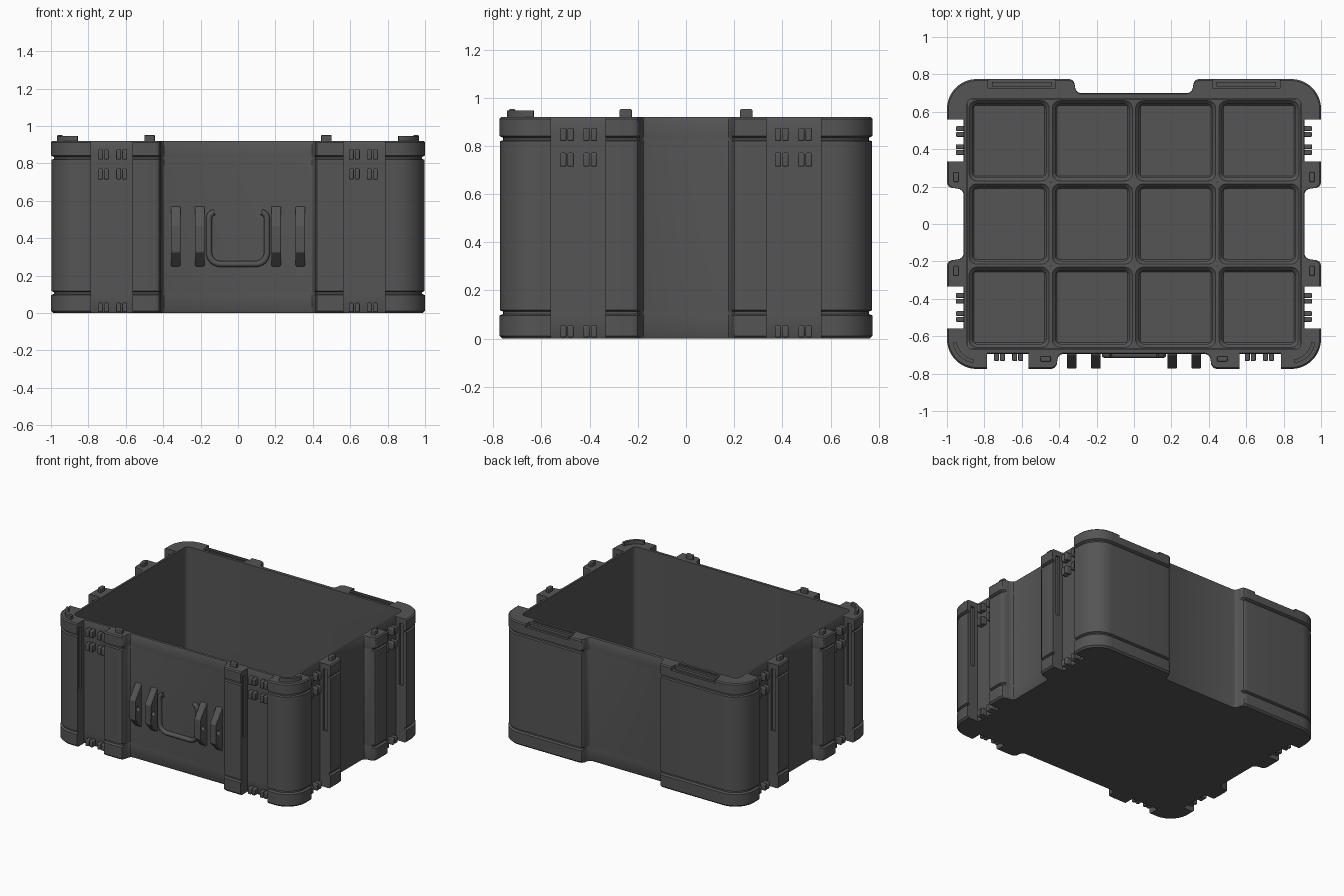
import bpy, bmesh, math
from mathutils import Matrix

if "Cube" in bpy.data.objects:
    bpy.data.objects.remove(bpy.data.objects["Cube"])

grey = bpy.data.materials.new("dark_grey_plastic")
grey.diffuse_color = (0.09, 0.09, 0.09, 1)
grey.use_nodes = True
grey.node_tree.nodes["Principled BSDF"].inputs["Base Color"].default_value = grey.diffuse_color


def finish(bm, name, angle=30, bevel=0):
    bmesh.ops.recalc_face_normals(bm, faces=bm.faces)
    me = bpy.data.meshes.new(name)
    bm.to_mesh(me)
    bm.free()
    ob = bpy.data.objects.new(name, me)
    bpy.context.collection.objects.link(ob)
    me.materials.append(grey)
    if bevel:
        m = ob.modifiers.new("bevel", 'BEVEL')
        m.width, m.segments = bevel, 2
    smooth(ob, angle)
    return ob


def select(ob):
    bpy.ops.object.select_all(action='DESELECT')
    ob.select_set(True)
    bpy.context.view_layer.objects.active = ob


def smooth(ob, angle=30):
    select(ob)
    bpy.ops.object.shade_smooth_by_angle(angle=math.radians(angle))


def cut(ob, cutter):
    select(ob)
    m = ob.modifiers.new("cut", 'BOOLEAN')
    m.operation, m.solver, m.object = 'DIFFERENCE', 'EXACT', cutter
    bpy.ops.object.modifier_move_to_index(modifier="cut", index=0)
    bpy.ops.object.modifier_apply(modifier="cut")
    bpy.data.objects.remove(cutter)


def box(bm, x0, x1, y0, y1, z0, z1):
    mat = Matrix.Translation(((x0 + x1) / 2, (y0 + y1) / 2, (z0 + z1) / 2))
    mat = mat @ Matrix.Diagonal((abs(x1 - x0), abs(y1 - y0), z1 - z0, 1))
    bmesh.ops.create_cube(bm, size=1, matrix=mat)


def loft(bm, rings):
    """Skin a stack of equal-length 3D loops and cap both ends."""
    vs = [[bm.verts.new(p) for p in r] for r in rings]
    for a, b in zip(vs, vs[1:]):
        for i in range(len(a)):
            j = (i + 1) % len(a)
            bm.faces.new((a[i], a[j], b[j], b[i]))
    bm.faces.new(vs[0][::-1])
    bm.faces.new(vs[-1])


def arc(cx, cy, r, a0, a1, n):
    return [(cx + r * math.cos(math.radians(a0 + (a1 - a0) * i / n)),
             cy + r * math.sin(math.radians(a0 + (a1 - a0) * i / n))) for i in range(n + 1)]


def rounded_rect(hx, hy, r, n=5):
    pts = []
    for k, (sx, sy) in enumerate([(1, 1), (-1, 1), (-1, -1), (1, -1)]):
        pts += arc(sx * (hx - r), sy * (hy - r), r, 90 * k, 90 * k + 90, n)
    return pts


def at(pts, z):
    return [(x, y, z) for x, y in pts]


# soft step between a recessed panel and a raised block: (sideways, fraction out)
STEP = [(-.028, 0), (-.014, .06), (-.004, .22), (0, .42), (.003, .7), (.012, .9), (.024, .98), (.038, 1)]


def outline(d, e):
    """Footprint; d insets the raised blocks, e insets the recessed panels."""
    X, Y, xi, yf, yb = 1 - d, .775 - d, .912 - e, .695 - e, .70 - e
    h = [(.41 + o, -(yf + (Y - yf) * f)) for o, f in STEP]
    h += [(.565, -Y), (.565, -yf), (.785, -yf), (.785, -Y)]
    h += arc(.84, -.615, .16 - d, -90, 0, 12)
    side = [(X, -.56), (xi, -.56), (xi, -.335), (X, -.335)]
    side += [(xi + (X - xi) * f, -.19 - o) for o, f in STEP[::-1]]
    h += side + [(x, -y) for x, y in side[::-1]]
    h += arc(.84, .615, .16 - d, 0, 90, 12)
    h += [(.315 + o, yb + (Y - yb) * f) for o, f in STEP[::-1]]
    return h + [(-x, y) for x, y in h[::-1]]


# crate shell with grooved bands near top and bottom
bm = bmesh.new()
levels = [(0, .012, .006), (.012, 0, 0), (.096, 0, 0), (.102, .016, 0), (.112, .016, 0), (.118, .003, 0),
          (.82, .003, 0), (.824, .016, 0), (.834, .016, 0), (.842, 0, 0), (.912, 0, 0), (.92, .008, .004)]
loft(bm, [at(outline(d, e), z) for z, d, e in levels])
crate = finish(bm, "crate_shell")

# cavity, latch rails and hinge notches
bm = bmesh.new()
loft(bm, [at(rounded_rect(.893, .671, .035), z) for z in (.03, 1.1)])
for s in (-1, 1):
    for x0, x1 in ((.55, .58), (.77, .80)):
        box(bm, s * x0, s * x1, -.752, -.722, .42, .88)
    for t in (-1, 1):
        for y0, y1 in ((.32, .35), (.545, .575)):
            box(bm, s * .938, s * .97, t * y0, t * y1, .42, .88)
    box(bm, s * .42, s * .78, .728, .80, .897, 1)
    box(bm, s * .43, s * .77, .69, .71, .912, 1)
cut(crate, finish(bm, "cavity_cutter"))
smooth(crate)

# hinge bars inside the notches
bm = bmesh.new()
for s in (-1, 1):
    box(bm, s * .44, s * .76, .735, .758, .89, .908)
finish(bm, "rear_hinge_bars")

# floor grid of twelve trays with corner pads
bm = bmesh.new()
pads = bmesh.new()
P = .445
for i in range(4):
    for j in range(3):
        cx, cy = (i - 1.5) * P, (j - 1) * P
        rings = [(P / 2, .002, .025), (P / 2, .002, .078), (.214, .04, .078), (.197, .03, .06),
                 (.197, .03, .045), (.189, .022, .036)]
        loft(bm, [[(x + cx, y + cy, z) for x, y in rounded_rect(h, h, r)] for h, r, z in rings])
        for sx in (-1, 1):
            for sy in (-1, 1):
                c = [(.188, .075), (.165, .08)] + arc(.15, .15, .07, 265, 185, 8)
                c += [(.08, .165), (.075, .188), (.188, .188)]
                loft(pads, [[(cx + sx * x, cy + sy * y, z) for x, y in c] for z in (.034, .04)])
finish(bm, "floor_grid")
finish(pads, "floor_corner_pads")

# latch ribs in the front and side slots
bm = bmesh.new()
for z0, z1 in ((.005, .055), (.714, .772), (.82, .875)):
    for s in (-1, 1):
        for a in (.593, .625, .69, .722):
            box(bm, s * a, s * (a + .026), -.69, -.733, z0, z1)
        for t in (-1, 1):
            for a in (.369, .4, .466, .497):
                box(bm, s * .905, s * .952, t * a, t * (a + .026), z0, z1)
finish(bm, "latch_ribs", bevel=.006)

# stacking studs on the pillars
bm = bmesh.new()
for s in (-1, 1):
    box(bm, s * .445, s * .50, -.735, -.708, .9, .953)
    for t in (-1, 1):
        box(bm, s * .938, s * .965, t * .225, t * .276, .9, .953)
finish(bm, "stacking_studs", bevel=.005)

# curved stacking ridges on the front corners
bm = bmesh.new()
for s in (-1, 1):
    c = arc(.84, -.615, .13, -82, -8, 10) + arc(.84, -.615, .11, -8, -82, 10)
    loft(bm, [[(s * x, y, z) for x, y in c] for z in (.9, .947)])
finish(bm, "corner_ridges")

# front fins with a pin hole
bm = bmesh.new()
prof = [(-.68, .25), (-.70, .25), (-.772, .325), (-.772, .47), (-.70, .57), (-.68, .57)]
for s in (-1, 1):
    for x in (.204, .333):
        loft(bm, [[(s * x + o, y, z) for y, z in prof] for o in (-.025, .025)])
fins = finish(bm, "front_fins", bevel=.008)
bm = bmesh.new()
bmesh.ops.create_cone(bm, cap_ends=True, segments=20, radius1=.016, radius2=.016, depth=1,
                      matrix=Matrix.Translation((0, -.738, .40)) @ Matrix.Rotation(math.pi / 2, 4, 'Y'))
cut(fins, finish(bm, "pin_cutter"))

# U-shaped bracket on the front
half = arc(.095, .322, .06, -90, 0, 6) + arc(.12, .505, .035, 0, 80, 5)
path = [(-x, z) for x, z in half[::-1]] + half
cu = bpy.data.curves.new("front_bracket", 'CURVE')
cu.dimensions, cu.bevel_depth, cu.bevel_resolution, cu.use_fill_caps = '3D', .017, 3, True
sp = cu.splines.new('POLY')
sp.points.add(len(path) - 1)
for p, (x, z) in zip(sp.points, path):
    p.co = (x, -.70, z, 1)
cu.materials.append(grey)
bracket = bpy.data.objects.new("front_bracket", cu)
bpy.context.collection.objects.link(bracket)
